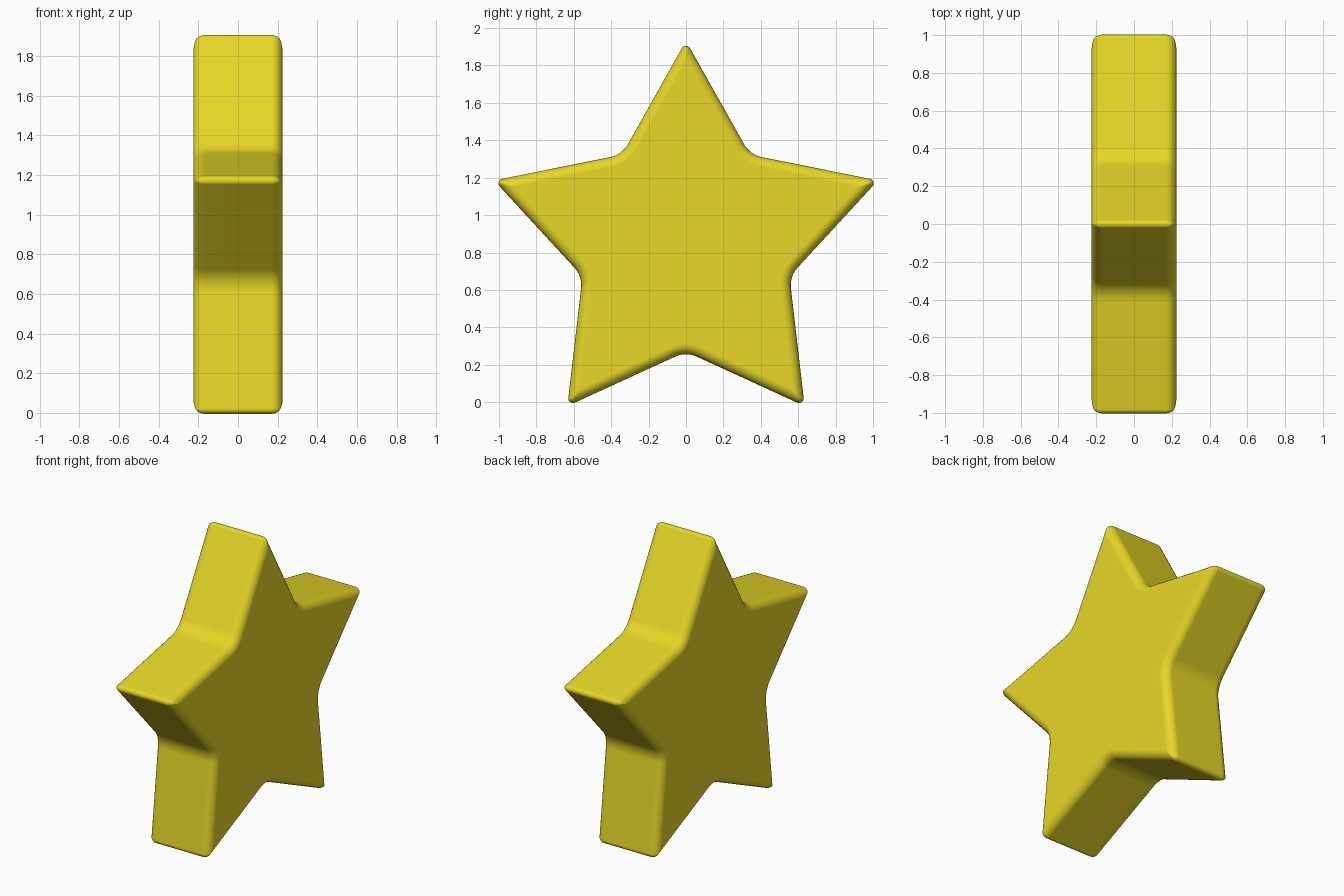
import bpy, bmesh
from math import sin, cos, pi, atan2
from mathutils import Vector

if "Cube" in bpy.data.objects:
    bpy.data.objects.remove(bpy.data.objects["Cube"])

CZ = 0.852                  # height of the star centre
R_TIP, R_NOTCH = 1.079, 0.582
HALF, BEVEL = 0.225, 0.055  # half thickness, edge rounding
TIP_R, NOTCH_R = 0.025, 0.14
ARC, STEPS = 8, 6

# half angle of a tip, half turning angle of a notch
A = atan2(R_NOTCH * sin(pi / 5), R_TIP - R_NOTCH * cos(pi / 5))
T = pi / 5 - (A - 0) + 0.0
T = pi / 2 - (A + pi / 5)


def outline(d):
    """Star outline with rounded tips and notches, offset inwards by d."""
    pts = []
    tip_r, notch_r = max(TIP_R - d, 0.004), NOTCH_R + d
    tip_c = R_TIP - d / sin(A) - tip_r / sin(A)
    notch_c = R_NOTCH - d / cos(T) + notch_r / cos(T)
    for k in range(10):
        ang = pi / 2 - k * pi / 5
        axis = Vector((cos(ang), sin(ang)))
        for i in range(ARC + 1):
            s = 2 * i / ARC - 1
            if k % 2 == 0:
                a = ang - s * (pi / 2 - A)
                pts.append(axis * tip_c + tip_r * Vector((cos(a), sin(a))))
            else:
                a = ang + pi + s * T
                pts.append(axis * notch_c + notch_r * Vector((cos(a), sin(a))))
    return pts


# Cross-section of the rim: (x, inward offset) from one face to the other
rim = []
for i in range(STEPS + 1):
    t = pi / 2 * i / STEPS
    rim.append((HALF - BEVEL + BEVEL * cos(t), BEVEL * (1 - sin(t))))
rim += [(-x, d) for x, d in reversed(rim)]

# Star body: rings joined around the rim, capped front and back
bm = bmesh.new()
rings = [[bm.verts.new((x, p.x, p.y + CZ)) for p in outline(d)] for x, d in rim]
n = len(rings[0])
for a, b in zip(rings, rings[1:]):
    for i in range(n):
        j = (i + 1) % n
        bm.faces.new((a[i], a[j], b[j], b[i]))
bm.faces.new(rings[0])
bm.faces.new(rings[-1])
bmesh.ops.recalc_face_normals(bm, faces=bm.faces)
for f in bm.faces:
    f.smooth = True
mesh = bpy.data.meshes.new("star")
bm.to_mesh(mesh)
bm.free()
star = bpy.data.objects.new("star", mesh)
bpy.context.collection.objects.link(star)

# Keep the large faces flat in shading
star.modifiers.new("weighted_normals", 'WEIGHTED_NORMAL')

mat = bpy.data.materials.new("yellow")
mat.diffuse_color = (0.8, 0.68, 0.02, 1)
mat.use_nodes = True
mat.node_tree.nodes["Principled BSDF"].inputs["Base Color"].default_value = mat.diffuse_color
mesh.materials.append(mat)
